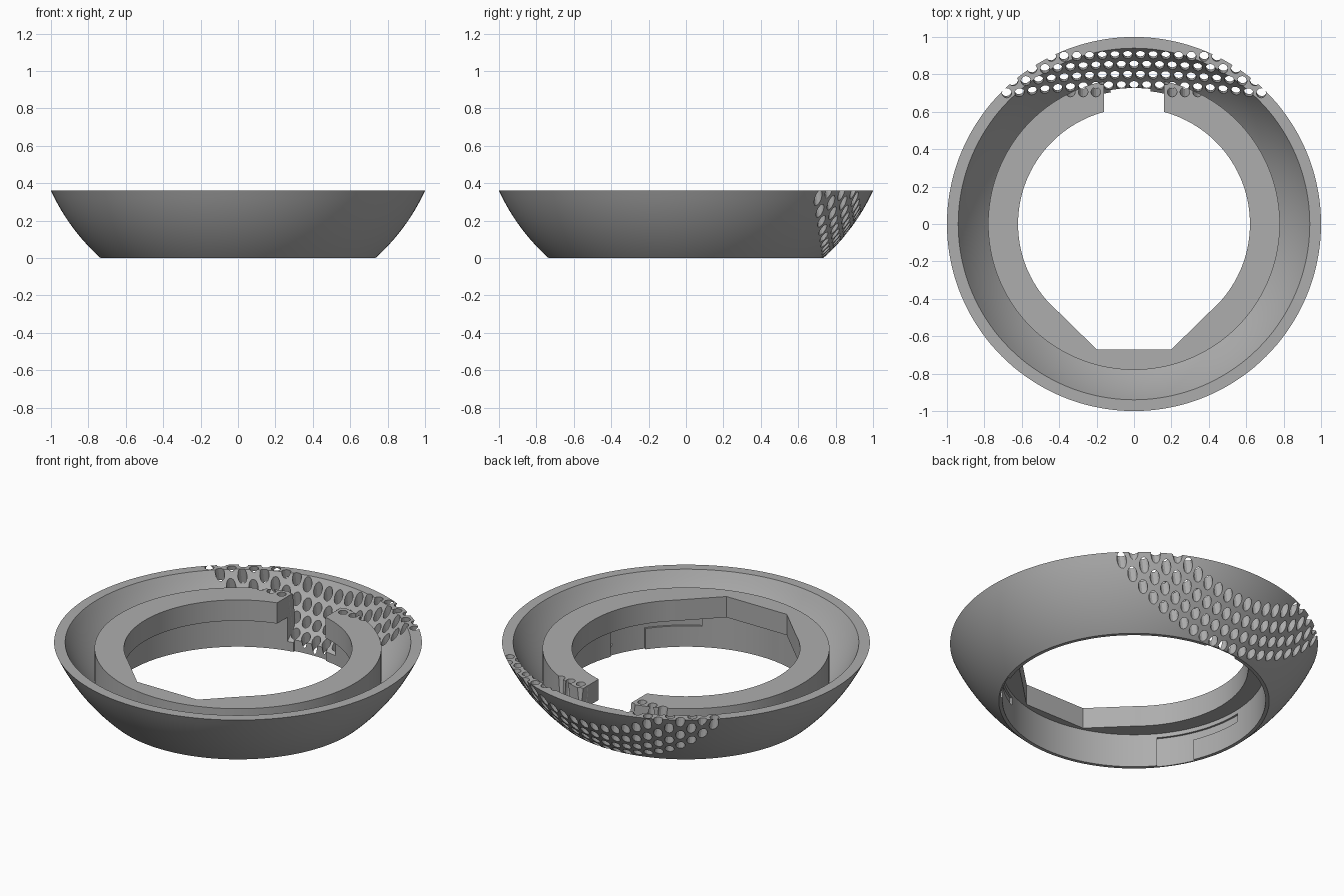
import bpy, bmesh, math
from mathutils import Vector

cube = bpy.data.objects.get("Cube")
if cube:
    bpy.data.objects.remove(cube)

grey = bpy.data.materials.new("plain grey")
grey.use_nodes = True
COLOUR = (0.42, 0.42, 0.42, 1)
grey.diffuse_color = COLOUR
grey.node_tree.nodes["Principled BSDF"].inputs["Base Color"].default_value = COLOUR

SEGMENTS = 144
CENTRE_Z = 0.819          # centre of the spheres that shape the bowl
OUTER, INNER = 1.1006, 1.046
TOP = 0.36
WALL = 0.715              # radius of the socket under the ring


def make_object(name, bm):
    bmesh.ops.recalc_face_normals(bm, faces=bm.faces)
    mesh = bpy.data.meshes.new(name)
    bm.to_mesh(mesh)
    bm.free()
    mesh.materials.append(grey)
    obj = bpy.data.objects.new(name, mesh)
    bpy.context.collection.objects.link(obj)
    return obj


def lathe(name, profile):
    """Closed (radius, height) profile turned all the way round z."""
    bm = bmesh.new()
    rings = []
    for i in range(SEGMENTS):
        a = 2 * math.pi * i / SEGMENTS
        rings.append([bm.verts.new((r * math.cos(a), r * math.sin(a), z)) for r, z in profile])
    n = len(profile)
    for i in range(SEGMENTS):
        one, two = rings[i], rings[(i + 1) % SEGMENTS]
        for j in range(n):
            k = (j + 1) % n
            bm.faces.new((one[j], two[j], two[k], one[k]))
    return make_object(name, bm)


def prism(name, outline, z0, z1):
    """Outline in x, y raised from z0 to z1."""
    bm = bmesh.new()
    face = bm.faces.new([bm.verts.new((x, y, z0)) for x, y in outline])
    side = bmesh.ops.extrude_face_region(bm, geom=[face])["geom"]
    verts = [v for v in side if isinstance(v, bmesh.types.BMVert)]
    bmesh.ops.translate(bm, verts=verts, vec=(0, 0, z1 - z0))
    return make_object(name, bm)


def sector(name, start, end, r0, r1, z0, z1, steps=12):
    angles = [math.radians(start + (end - start) * i / steps) for i in range(steps + 1)]
    outline = [(r1 * math.cos(a), r1 * math.sin(a)) for a in angles]
    outline += [(r0 * math.cos(a), r0 * math.sin(a)) for a in reversed(angles)]
    return prism(name, outline, z0, z1)


def cut(obj, cutters):
    bpy.context.view_layer.objects.active = obj
    for cutter in cutters:
        mod = obj.modifiers.new("cut", 'BOOLEAN')
        mod.operation = 'DIFFERENCE'
        mod.solver = 'EXACT'
        mod.object = cutter
        bpy.ops.object.modifier_apply(modifier=mod.name)


def sphere_point(radius, r):
    return r, CENTRE_Z - math.sqrt(radius ** 2 - r ** 2)


# Bowl: thin spherical shell with a flat rim and a narrow foot
STEPS = 14
foot = math.sqrt(OUTER ** 2 - CENTRE_Z ** 2)
rim_in = math.sqrt(INNER ** 2 - (CENTRE_Z - TOP) ** 2)
outside = [sphere_point(OUTER, foot + (1 - foot) * i / STEPS) for i in range(STEPS + 1)]
inside = [sphere_point(INNER, rim_in + (WALL - rim_in) * i / STEPS) for i in range(STEPS + 1)]
bowl = lathe("bowl", outside + inside + [(WALL, 0)])

# Ring: socket wall with an inward lip on top
ring = lathe("ring", [(WALL, inside[-1][1]), (0.78, 0.1), (0.78, 0.325),
                      (0.62, 0.325), (0.62, 0.2), (WALL, 0.2)])

# Flat-sided opening at the front and notch at the back
flats = prism("flat_cutter", [(-0.2, -0.67), (0.2, -0.67), (0.45, -0.425),
                              (0.3, 0), (-0.3, 0), (-0.45, -0.425)], -0.1, 0.5)
notch = prism("notch_cutter", [(-0.16, 0.5), (0.16, 0.5), (0.16, 0.85), (-0.16, 0.85)], -0.1, 0.5)

# Three L-shaped locking slots in the socket wall
slots = []
for start in (100, 220, 340):
    slots.append(sector("slot_entry_cutter", start - 17, start, 0.69, 0.727, -0.05, 0.175))
    slots.append(sector("slot_run_cutter", start - 42, start - 16, 0.69, 0.727, 0.125, 0.175))

# Rows of leaning drilled holes across the back
LEAN = -0.15
PITCH = 0.068
axis = Vector((0, LEAN, 1))
turn = axis.to_track_quat('Z', 'Y').to_matrix().to_4x4()
bm = bmesh.new()
for row in range(4):
    y = 0.7 + 0.065 * row
    for i in range(-11, 12):
        x = (i + 0.5 * (row % 2)) * PITCH
        made = bmesh.ops.create_cone(bm, cap_ends=True, segments=14, radius1=0.0255,
                                     radius2=0.0255, depth=0.8, matrix=turn)
        bmesh.ops.translate(bm, verts=made["verts"], vec=(x, y - LEAN * 0.16, 0.2))
holes = make_object("hole_cutter", bm)

cut(ring, [flats, notch] + slots + [holes])
cut(bowl, slots + [holes])

# Helpers are no longer needed
for helper in [flats, notch, holes] + slots:
    bpy.data.objects.remove(helper)

for obj in (bowl, ring):
    bpy.ops.object.select_all(action='DESELECT')
    obj.select_set(True)
    bpy.context.view_layer.objects.active = obj
    bpy.ops.object.shade_smooth_by_angle(angle=math.radians(25))
